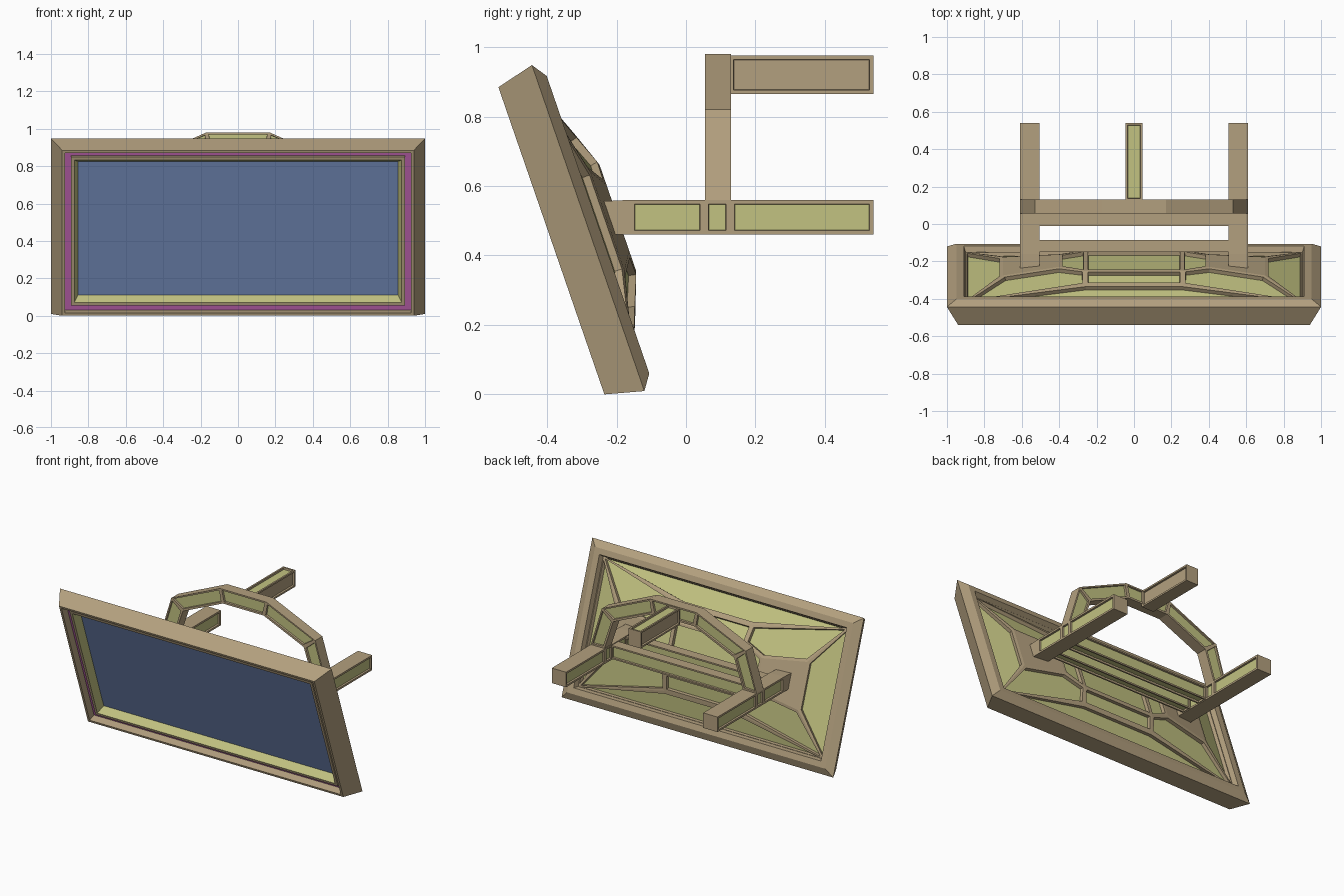
import bpy, bmesh
from mathutils import Vector

if "Cube" in bpy.data.objects:
    bpy.data.objects.remove(bpy.data.objects["Cube"])


def material(name, rgb):
    m = bpy.data.materials.new(name)
    m.diffuse_color = (*rgb, 1)
    m.use_nodes = True
    m.node_tree.nodes["Principled BSDF"].inputs["Base Color"].default_value = m.diffuse_color
    return m


MATS = [material("tan_metal", (0.45, 0.35, 0.21)), material("olive_panel", (0.54, 0.54, 0.22)),
        material("blue_screen", (0.16, 0.24, 0.46)), material("magenta_light", (0.50, 0.12, 0.42))]
TAN, OLIVE, BLUE, MAGENTA = range(4)


def tilt(x, u, n):
    """Panel space (across, up from centre, depth to the back) to world."""
    u += 0.468
    return Vector((x, -0.235 - 0.326 * u + 0.945 * n, 0.945 * u + 0.326 * n))


def finish(bm, name):
    me = bpy.data.meshes.new(name)
    bm.to_mesh(me)
    bm.free()
    for m in MATS:
        me.materials.append(m)
    ob = bpy.data.objects.new(name, me)
    bpy.context.collection.objects.link(ob)
    return ob


def sink(bm, faces, border, depth, mat):
    """Flat border, then a recessed panel."""
    bmesh.ops.inset_individual(bm, faces=faces, thickness=border)
    bmesh.ops.inset_individual(bm, faces=faces, thickness=0.002, depth=-depth)
    for f in faces:
        f.material_index = mat


def loft(bm, rings, mats=None):
    """Skin closed rings of points; returns the side faces."""
    vs = [[bm.verts.new(p) for p in r] for r in rings]
    out = []
    for i, (a, b) in enumerate(zip(vs, vs[1:])):
        k = len(a)
        for j in range(k):
            f = bm.faces.new((a[j], a[(j + 1) % k], b[(j + 1) % k], b[j]))
            f.material_index = mats[i] if mats else TAN
            out.append(f)
    return vs, out


def beam(name, sections, panels, border=0.0175, depth=0.012):
    """Capped four-sided beam; panels = [(axis, sign, material)] get recessed."""
    bm = bmesh.new()
    vs, sides = loft(bm, sections)
    bm.faces.new(vs[0])
    bm.faces.new(vs[-1])
    bmesh.ops.recalc_face_normals(bm, faces=bm.faces)
    bm.normal_update()
    for axis, sign, mat in panels:
        pick = [f for f in sides if f.normal[axis] * sign > 0.9]
        sink(bm, pick, border, depth, mat)
    return finish(bm, name)


def rect_y(x0, x1, z0, z1, y):
    return [(x0, y, z0), (x1, y, z0), (x1, y, z1), (x0, y, z1)]


def rect_x(y0, y1, z0, z1, x):
    return [(x, y0, z0), (x, y1, z0), (x, y1, z1), (x, y0, z1)]


# Screen housing: rings (half width, half height, depth) from screen to back recess
rings = [(0.855, 0.378, 0.078), (0.875, 0.403, 0.028), (0.893, 0.421, 0.028),
         (0.893, 0.421, 0.050), (0.925, 0.453, 0.050), (0.925, 0.453, 0.0),
         (0.94, 0.468, 0.0), (1.0, 0.4965, 0.112), (0.95, 0.453, 0.142),
         (0.91, 0.415, 0.142), (0.90, 0.405, 0.11)]
bands = [OLIVE, TAN, TAN, MAGENTA, TAN, TAN, TAN, TAN, TAN, TAN]
bm = bmesh.new()
vs, _ = loft(bm, [[tilt(sx * w, sy * h, n) for sx, sy in ((1, 1), (-1, 1), (-1, -1), (1, -1))]
                  for w, h, n in rings], bands)
bm.faces.new(vs[0]).material_index = BLUE
bmesh.ops.recalc_face_normals(bm, faces=bm.faces)
bm.normal_update()
front = [f for f in bm.faces if f.material_index == BLUE][0]
if front.normal.y > 0:
    bmesh.ops.reverse_faces(bm, faces=bm.faces)
finish(bm, "screen_housing")

# Faceted back shell: corner points of one quarter, mirrored to all four
PTS = {"A": (0.90, 0.405, 0.11), "P": (0.26, 0.27, 0.163), "S": (0.26, 0.161, 0.2025),
       "R": (0.40, 0.10, 0.2025), "Q": (0.70, 0.15, 0.171)}
bm = bmesh.new()
V = {(k, sx, sy): bm.verts.new(tilt(sx * p[0], sy * p[1], p[2]))
     for k, p in PTS.items() for sx in (1, -1) for sy in (1, -1)}
panels = [bm.faces.new([V["S", 1, 1], V["S", -1, 1], V["S", -1, -1], V["S", 1, -1]])]
for s in (1, -1):
    for a, b in ("AP", "PS"):
        panels.append(bm.faces.new([V[a, 1, s], V[a, -1, s], V[b, -1, s], V[b, 1, s]]))
    for a, b in ("AQ", "QR", "RS"):
        f = bm.faces.new([V[a, s, 1], V[a, s, -1], V[b, s, -1], V[b, s, 1]])
        if a != "Q":
            panels.append(f)
    for t in (1, -1):
        panels.append(bm.faces.new([V[k, s, t] for k in "AQRSP"]))
bm.normal_update()
back = Vector((0, 0.945, 0.326))
bmesh.ops.reverse_faces(bm, faces=[f for f in bm.faces if f.normal.dot(back) < 0])
bm.normal_update()
sink(bm, panels, 0.02, 0.022, OLIVE)
finish(bm, "back_shell")

# Lower mounting arms with side panels
for s, side in ((1, "right"), (-1, "left")):
    x0, x1 = sorted((s * 0.505, s * 0.61))
    beam(f"lower_arm_{side}",
         [rect_y(x0, x1, 0.46, 0.56, y) for y in (-0.16, 0.0525, 0.1275, 0.54)],
         [(0, 1, OLIVE), (0, -1, OLIVE)])
    beam(f"arm_foot_{side}", [rect_y(x0, x1, 0.46, 0.556, -0.24),
                              rect_y(x0, x1, 0.46, 0.56, -0.16)], [])

# Cross bars between the arms
for name, y0, y1 in (("rear_cross_bar", -0.01, 0.06), ("front_cross_bar", -0.15, -0.085)):
    beam(name, [rect_x(y0, y1, 0.465, 0.555, x) for x in (-0.51, 0.51)],
         [(1, 1, OLIVE), (1, -1, OLIVE), (2, -1, OLIVE)], 0.014)

# Faceted arch: outer and inner points per joint
half = [((0.61, 0.56), (0.51, 0.56)), ((0.53, 0.82), (0.445, 0.755)), ((0.17, 0.98), (0.15, 0.885))]
joints = half + [((-a[0], a[1]), (-b[0], b[1])) for a, b in reversed(half)]
beam("arch", [[(o[0], 0.055, o[1]), (o[0], 0.13, o[1]), (i[0], 0.13, i[1]), (i[0], 0.055, i[1])]
              for o, i in joints], [(1, 1, OLIVE), (1, -1, OLIVE)], 0.016)

# Upper mounting arm
beam("upper_arm", [rect_y(-0.045, 0.045, 0.865, 0.975, y) for y in (0.125, 0.54)],
     [(0, 1, TAN), (0, -1, TAN), (2, 1, OLIVE)], 0.016)
